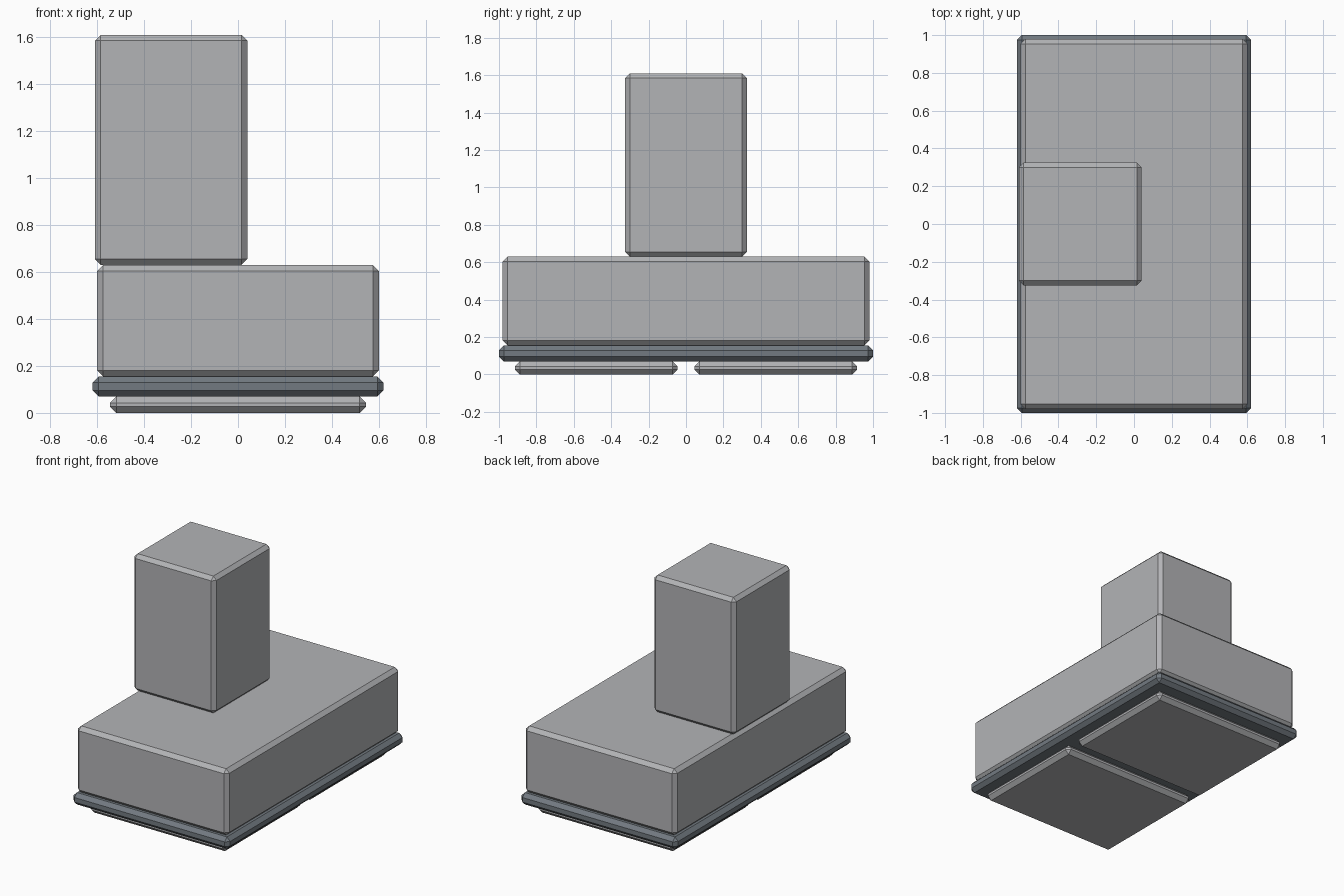
import bpy

old = bpy.data.objects.get("Cube")
if old:
    bpy.data.objects.remove(old, do_unlink=True)


def make_material(name, rgb):
    mat = bpy.data.materials.new(name)
    mat.use_nodes = True
    colour = (*rgb, 1)
    mat.diffuse_color = colour
    mat.node_tree.nodes["Principled BSDF"].inputs["Base Color"].default_value = colour
    return mat


def chamfered_box(name, low, high, chamfer, mat):
    """Box between two corners with flat chamfers on all edges."""
    centre = [(a + b) / 2 for a, b in zip(low, high)]
    bpy.ops.mesh.primitive_cube_add(size=1, location=centre)
    box = bpy.context.object
    box.name = name
    box.dimensions = [b - a for a, b in zip(low, high)]
    bpy.ops.object.transform_apply(location=False, rotation=False, scale=True)
    bevel = box.modifiers.new("chamfer", "BEVEL")
    bevel.width = chamfer
    bevel.segments = 1
    box.data.materials.append(mat)
    return box


light_grey = make_material("light grey", (0.45, 0.455, 0.47))
slate_grey = make_material("slate grey", (0.17, 0.195, 0.22))

# Main block and the tower standing on its right side
chamfered_box("main_block", (-0.6, -0.98, 0.155), (0.6, 0.98, 0.63), 0.026, light_grey)
chamfered_box("tower", (-0.61, -0.325, 0.63), (0.04, 0.325, 1.61), 0.025, light_grey)

# Dark rim plate under the block
chamfered_box("base_plate", (-0.62, -1, 0.07), (0.62, 1, 0.155), 0.026, slate_grey)

# Two foot pads, front and back
for name, near, far in (("front_pad", -0.915, -0.045), ("back_pad", 0.045, 0.915)):
    chamfered_box(name, (-0.545, near, 0), (0.545, far, 0.07), 0.027, light_grey)
